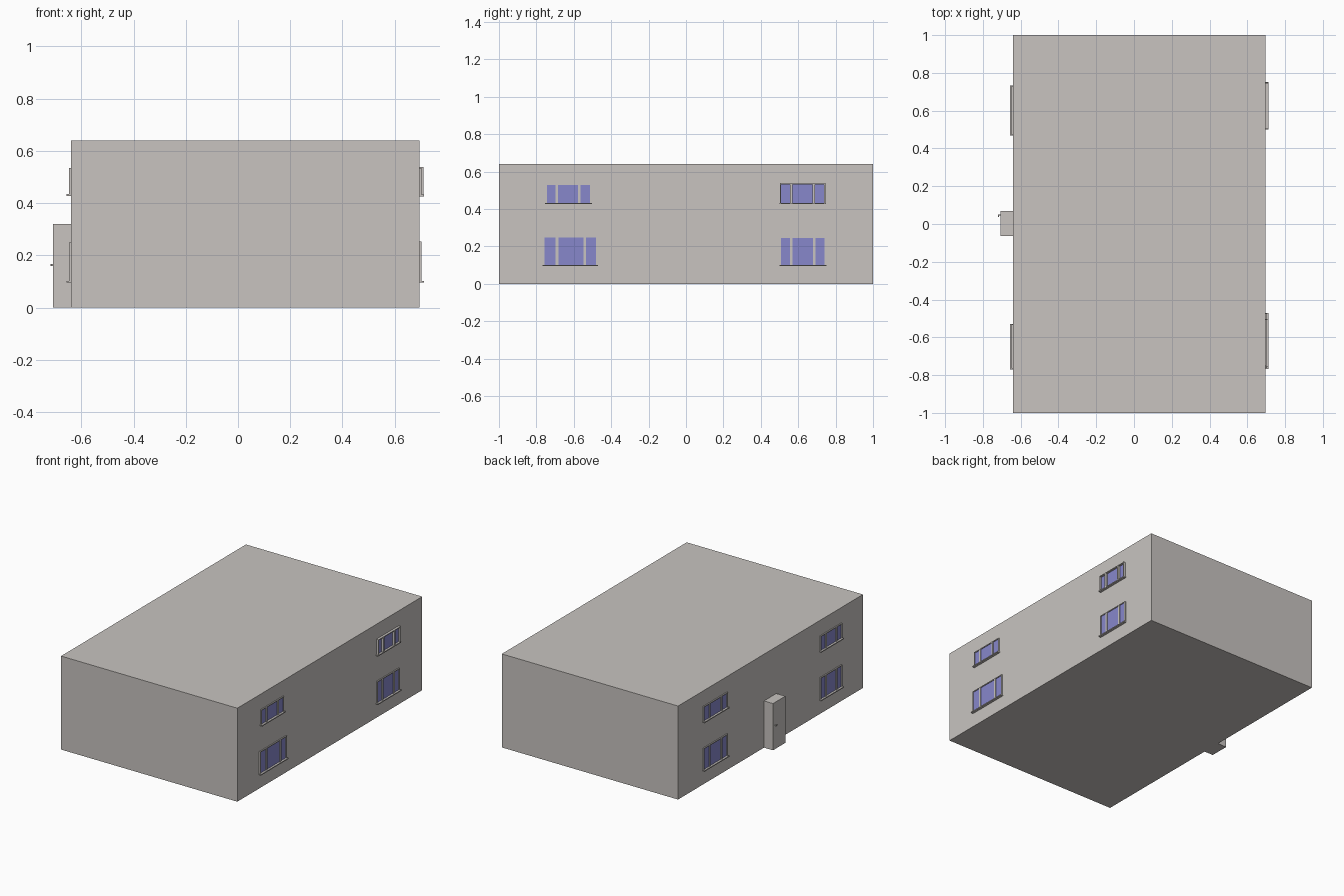
import bpy, bmesh, math
from mathutils import Matrix

if "Cube" in bpy.data.objects:
    bpy.data.objects.remove(bpy.data.objects["Cube"])


def material(name, rgb):
    m = bpy.data.materials.new(name)
    m.diffuse_color = (*rgb, 1)
    m.use_nodes = True
    m.node_tree.nodes["Principled BSDF"].inputs["Base Color"].default_value = m.diffuse_color
    return m


WALL = material("warm grey", (0.578, 0.552, 0.527))
GLASS = material("blue glass", (0.242, 0.242, 0.597))


def boxes(name, mat, ranges):
    """One object made of boxes given as (x0, x1, y0, y1, z0, z1)."""
    bm = bmesh.new()
    for x0, x1, y0, y1, z0, z1 in ranges:
        m = Matrix.Translation(((x0 + x1) / 2, (y0 + y1) / 2, (z0 + z1) / 2))
        bmesh.ops.create_cube(bm, size=1, matrix=m @ Matrix.Diagonal(
            (abs(x1 - x0), abs(y1 - y0), z1 - z0, 1)))
    me = bpy.data.meshes.new(name)
    bm.to_mesh(me)
    bm.free()
    me.materials.append(mat)
    ob = bpy.data.objects.new(name, me)
    bpy.context.collection.objects.link(ob)
    return ob


X0, X1 = -0.64, 0.695

# main block and entrance porch
boxes("building", WALL, [(X0, X1, -1, 1, 0, 0.64)])
boxes("porch", WALL, [(-0.708, X0, -0.063, 0.07, 0, 0.32)])

# door handle: short stem and a lever
boxes("door_handle", WALL, [(-0.717, -0.708, 0.045, 0.051, 0.16, 0.166),
                            (-0.719, -0.715, 0.037, 0.051, 0.16, 0.166)])


def window(name, side, y0, y1, z0, z1, bars, depth):
    """Glass plate, frame with two mullions and a projecting sill."""
    w = X1 if side > 0 else X0
    t = 0.006
    out = w + side * depth
    boxes(name + "_glass", GLASS,
          [(w - side * 0.002, w + side * 0.003, y0 + t, y1 - t, z0 + t, z1 - t)])
    frame = [(w, out, y0, y0 + t, z0, z1), (w, out, y1 - t, y1, z0, z1),
             (w, out, y0, y1, z1 - t, z1)]
    frame += [(w, out, b - 0.007, b + 0.007, z0, z1 - t) for b in bars]
    boxes(name + "_frame", WALL, frame)
    boxes(name + "_sill", WALL,
          [(w, w + side * 0.017, y0 - 0.004, y1 + 0.004, z0 - 0.001, z0 + 0.006)])


# name, side, y range, z range, mullion positions, frame depth
window("right_upper_front", 1, -0.75, -0.506, 0.427, 0.535, (-0.692, -0.57), 0.008)
window("right_lower_front", 1, -0.763, -0.475, 0.096, 0.253, (-0.69, -0.542), 0.008)
window("right_upper_back", 1, 0.503, 0.745, 0.427, 0.538, (0.563, 0.684), 0.016)
window("right_lower_back", 1, 0.503, 0.747, 0.096, 0.25, (0.563, 0.686), 0.008)
for level, z0, z1 in (("lower", 0.096, 0.25), ("upper", 0.428, 0.535)):
    window(f"left_{level}_front", -1, -0.766, -0.533, z0, z1, (-0.708, -0.591), 0.008)
    window(f"left_{level}_back", -1, 0.472, 0.73, z0, z1, (0.537, 0.665), 0.008)
